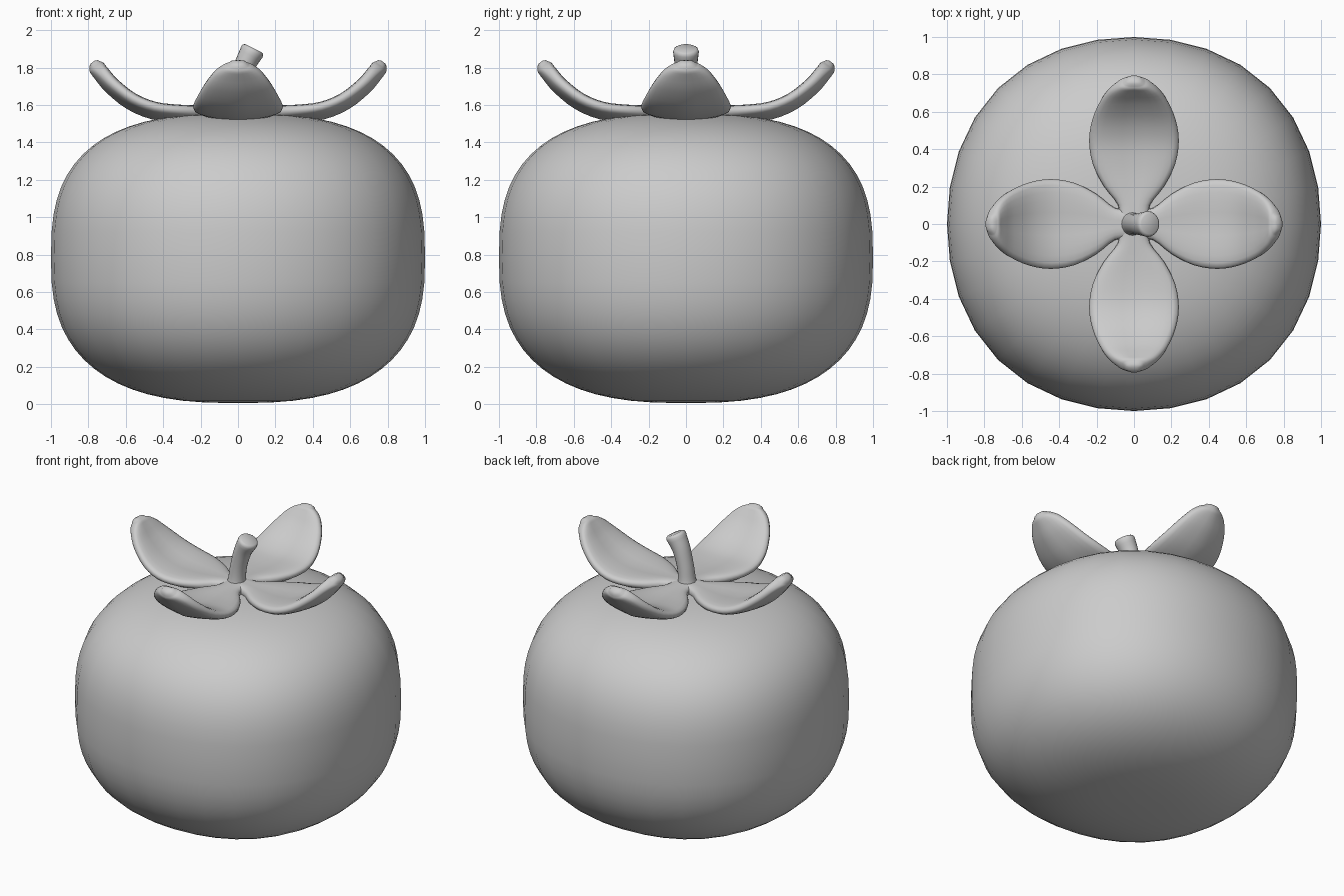
import bpy
import math
from mathutils import Vector

if "Cube" in bpy.data.objects:
    bpy.data.objects.remove(bpy.data.objects["Cube"])


def add_mesh(name, verts, faces):
    me = bpy.data.meshes.new(name)
    me.from_pydata(verts, [], faces)
    me.validate()
    ob = bpy.data.objects.new(name, me)
    bpy.context.collection.objects.link(ob)
    bpy.ops.object.select_all(action='DESELECT')
    ob.select_set(True)
    bpy.context.view_layer.objects.active = ob
    bpy.ops.object.mode_set(mode='EDIT')
    bpy.ops.mesh.select_all(action='SELECT')
    bpy.ops.mesh.normals_make_consistent(inside=False)
    bpy.ops.object.mode_set(mode='OBJECT')
    bpy.ops.object.shade_smooth_by_angle(angle=math.radians(60))
    return ob


def loft(name, rings):
    """Skin a list of closed rings and cap both ends."""
    n = len(rings[0])
    verts = [v for ring in rings for v in ring]
    faces = [tuple(range(n)), tuple(range(len(verts) - n, len(verts)))]
    for i in range(len(rings) - 1):
        for j in range(n):
            k = (j + 1) % n
            faces.append((i * n + j, i * n + k, (i + 1) * n + k, (i + 1) * n + j))
    return add_mesh(name, verts, faces)


def spline(pts, steps):
    """Catmull-Rom samples through the points."""
    p = [Vector(q) for q in pts]
    p = [2 * p[0] - p[1]] + p + [2 * p[-1] - p[-2]]
    out = []
    for i in range(1, len(p) - 2):
        a, b, c, d = p[i - 1:i + 3]
        for s in range(steps):
            t = s / steps
            out.append(0.5 * (2 * b + (c - a) * t + (2 * a - 5 * b + 4 * c - d) * t * t
                              + (3 * b - a - 3 * c + d) * t ** 3))
    return out + [p[-2]]


# fruit body: superellipse profile, slightly squarish in plan
rings = []
for i in range(33):
    lat = -math.pi / 2 + 0.008 + (math.pi - 0.016) * i / 32
    e = 2 / 2.75 if lat > 0 else 2 / 2.6
    r = math.cos(lat) ** e
    z = 0.78 + 0.774 * math.copysign(abs(math.sin(lat)) ** e, lat)
    ring = []
    for j in range(32):
        a = math.tau * j / 32
        q = r * (1 + 0.028 * math.sin(2 * a) ** 2)
        ring.append((q * math.cos(a), q * math.sin(a), z))
    rings.append(ring)
loft("fruit_body", rings)

# leaves: (distance out, mid height, half width)
leaf_line = [(0.0, 1.565, 0.08), (0.1, 1.56, 0.085), (0.2, 1.555, 0.16), (0.32, 1.555, 0.22),
             (0.45, 1.57, 0.24), (0.57, 1.62, 0.222), (0.67, 1.7, 0.178),
             (0.725, 1.765, 0.13), (0.752, 1.801, 0.085), (0.762, 1.815, 0.055)]
samples = spline(leaf_line, 3)


def leaf(name, angle):
    ca, sa = math.cos(angle), math.sin(angle)
    rings = []
    for i, (r, z, w) in enumerate(samples):
        a, b = samples[max(i - 1, 0)], samples[min(i + 1, len(samples) - 1)]
        t = Vector((b[0] - a[0], b[1] - a[1])).normalized()
        thick = 0.044 * min(1, 0.8 + 0.2 * (len(samples) - 1 - i) / 3)
        ring = []
        for j in range(24):
            q = math.tau * j / 24
            c, s = math.cos(q), math.sin(q)
            side = w * c
            h = thick * math.copysign(abs(s) ** 0.7, s) + 0.1 * abs(side) - 0.004
            x, zz = r - t.y * h, z + t.x * h
            ring.append((x * ca - side * sa, x * sa + side * ca, zz))
        rings.append(ring)
    # rounded tip
    last = [Vector(v) for v in rings[-1]]
    mid = sum(last, Vector()) / len(last)
    out = Vector((ca * 0.6, sa * 0.6, 0.8))
    for scale, push in ((0.8, 0.012), (0.4, 0.02)):
        rings.append([tuple(mid + (v - mid) * scale + out * push) for v in last])
    loft(name, rings)


for k, side_name in enumerate(("right", "back", "left", "front")):
    leaf("leaf_" + side_name, k * math.pi / 2)

# stem: bent tube leaning to +x, softly rounded at the cut end
path = spline([(-0.012, 1.54, 0.08), (-0.008, 1.6, 0.057), (0.005, 1.7, 0.052),
               (0.036, 1.81, 0.056), (0.075, 1.885, 0.064)], 4)
path += [Vector((0.081, 1.897, 0.06)), Vector((0.084, 1.903, 0.05))]
rings = []
for i, (x, z, rad) in enumerate(path):
    a, b = path[max(i - 1, 0)], path[min(i + 1, len(path) - 1)]
    t = Vector((b[0] - a[0], b[1] - a[1])).normalized()
    rings.append([(x + t.y * rad * math.cos(q), rad * math.sin(q) * 1.08,
                   z - t.x * rad * math.cos(q))
                  for q in (math.tau * j / 20 for j in range(20))])
loft("stem", rings)
